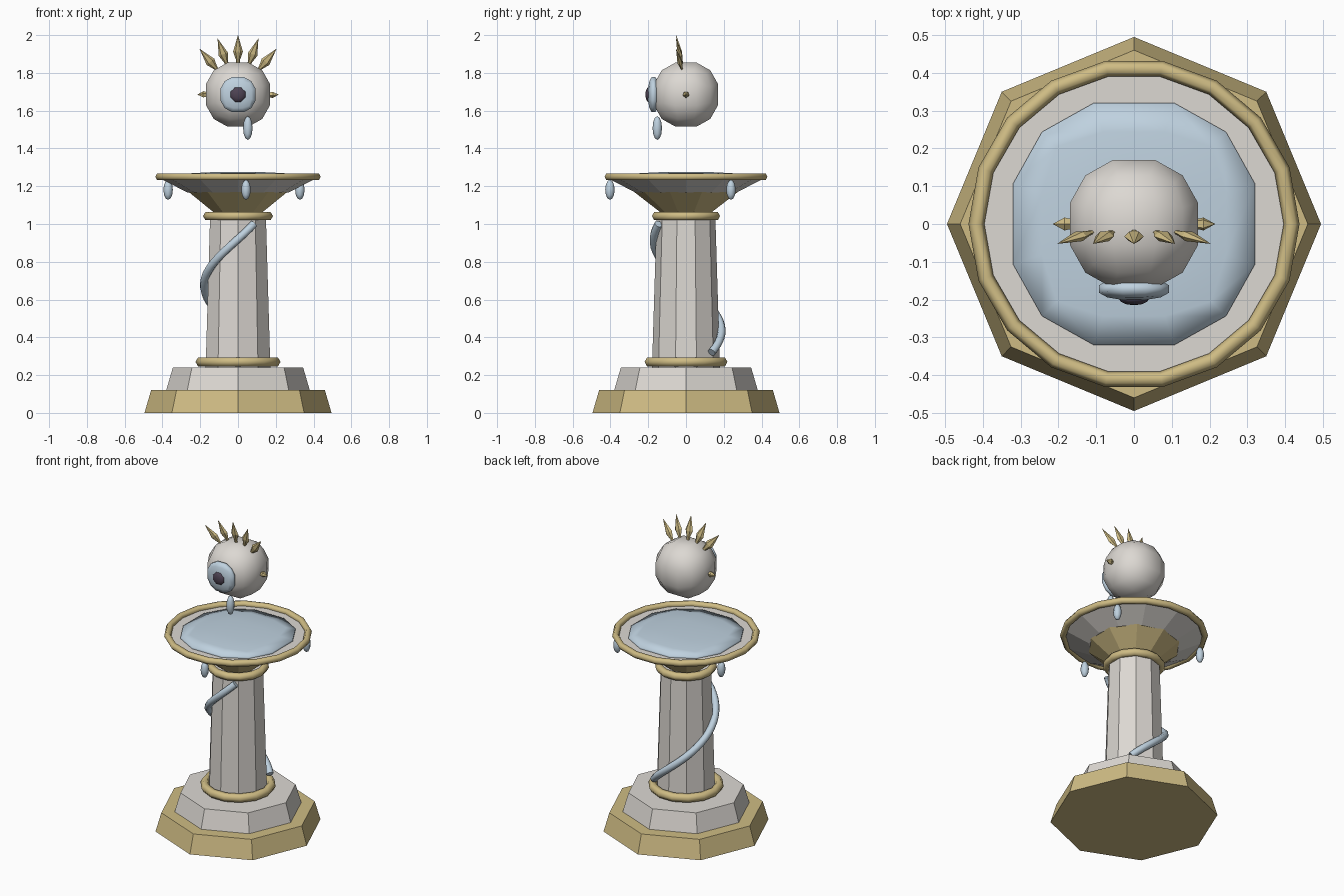
import bpy
import bmesh
from math import pi, sin, cos, radians
from mathutils import Matrix, Vector

if "Cube" in bpy.data.objects:
    bpy.data.objects.remove(bpy.data.objects["Cube"], do_unlink=True)


def material(name, rgb):
    mat = bpy.data.materials.new(name)
    mat.use_nodes = True
    color = (*rgb, 1)
    mat.diffuse_color = color
    mat.node_tree.nodes["Principled BSDF"].inputs["Base Color"].default_value = color
    return mat


STONE = material("pale stone", (0.72, 0.69, 0.65))
GOLD = material("soft gold", (0.62, 0.50, 0.23))
WATER = material("pale water blue", (0.52, 0.64, 0.74))
DARK = material("dark plum", (0.075, 0.055, 0.085))


def finish(name, bm, mat, smooth=False, matrix=None):
    """Turn a bmesh into a named, coloured object."""
    if matrix:
        bm.transform(matrix)
    bmesh.ops.recalc_face_normals(bm, faces=bm.faces)
    for face in bm.faces:
        face.smooth = smooth
    mesh = bpy.data.meshes.new(name)
    bm.to_mesh(mesh)
    bm.free()
    mesh.materials.append(mat)
    obj = bpy.data.objects.new(name, mesh)
    bpy.context.collection.objects.link(obj)
    return obj


def lathe(name, profile, sides, mat, phase=0, matrix=None):
    """Stack polygon rings from (radius, height) pairs and cap both ends."""
    bm = bmesh.new()
    rings = []
    for r, z in profile:
        rings.append([bm.verts.new((r * cos(phase + 2 * pi * i / sides),
                                    r * sin(phase + 2 * pi * i / sides), z))
                      for i in range(sides)])
    for low, high in zip(rings, rings[1:]):
        for i in range(sides):
            j = (i + 1) % sides
            bm.faces.new((low[i], low[j], high[j], high[i]))
    bm.faces.new(rings[0])
    bm.faces.new(rings[-1])
    bmesh.ops.remove_doubles(bm, verts=bm.verts, dist=0.0005)
    return finish(name, bm, mat, False, matrix)


def ring(name, major, minor, z, sides, mat, minor_sides=6):
    """Horizontal torus with a vertex on the x axis."""
    bm = bmesh.new()
    loops = []
    for i in range(sides):
        a = 2 * pi * i / sides
        loops.append([])
        for k in range(minor_sides):
            b = 2 * pi * k / minor_sides
            r = major + minor * cos(b)
            loops[i].append(bm.verts.new((r * cos(a), r * sin(a), z + minor * sin(b))))
    for i in range(sides):
        here, there = loops[i], loops[(i + 1) % sides]
        for k in range(minor_sides):
            m = (k + 1) % minor_sides
            bm.faces.new((here[k], there[k], there[m], here[m]))
    return finish(name, bm, mat, True)


def quad_sphere(name, center, size, mat):
    """Rounded cube with three faces along each side."""
    bm = bmesh.new()
    bmesh.ops.create_cube(bm, size=2)
    bmesh.ops.subdivide_edges(bm, edges=bm.edges, cuts=2, use_grid_fill=True)
    for v in bm.verts:
        v.co.normalize()
    place = Matrix.Translation(center) @ Matrix.Diagonal((*size, 1))
    return finish(name, bm, mat, True, place)


def ellipsoid(name, center, size, mat, segments=8, rings=6, turn=None):
    bm = bmesh.new()
    bmesh.ops.create_uvsphere(bm, u_segments=segments, v_segments=rings, radius=1)
    place = Matrix.Translation(center) @ Matrix.Diagonal((*size, 1))
    if turn:
        place = place @ turn
    return finish(name, bm, mat, True, place)


# Stepped octagonal base
lathe("plinth", [(0.495, 0), (0.46, 0.12)], 8, GOLD)
lathe("step", [(0.38, 0.12), (0.345, 0.24)], 8, STONE)

# Column with its two collars
lathe("column", [(0.18, 0.24), (0.155, 1.05)], 10, STONE, pi / 2)
ring("lower_collar", 0.198, 0.027, 0.27, 14, GOLD)
ring("upper_collar", 0.16, 0.025, 1.042, 14, GOLD)

# Basin
lathe("basin_support", [(0.12, 1.05), (0.275, 1.17)], 10, GOLD, pi / 2)
lathe("basin", [(0.27, 1.168), (0.42, 1.245)], 12, STONE, pi / 2)
ring("basin_rim", 0.417, 0.021, 1.25, 18, GOLD)
quad_sphere("water_surface", (0, 0, 1.247), (0.354, 0.354, 0.032), WATER)

# Drops hanging below the rim
for n in range(3):
    a = radians(-84 + 120 * n)
    ellipsoid(f"rim_drop_{n + 1}", (0.405 * cos(a), 0.405 * sin(a), 1.181),
              (0.025, 0.025, 0.053), WATER)

# Stream winding down the column
curve = bpy.data.curves.new("stream", "CURVE")
curve.dimensions = "3D"
curve.bevel_depth = 0.022
curve.bevel_resolution = 2
curve.use_fill_caps = True
spline = curve.splines.new("POLY")
STEPS = 28
spline.points.add(STEPS)
for i, point in enumerate(spline.points):
    t = i / STEPS
    a = radians(-60 - 255 * t)
    r = 0.168 + 0.024 * t
    point.co = (r * cos(a), r * sin(a), 1.0 - 0.68 * t, 1)
spline.use_smooth = True
curve.materials.append(WATER)
stream = bpy.data.objects.new("stream", curve)
bpy.context.collection.objects.link(stream)
bpy.ops.object.select_all(action="DESELECT")
stream.select_set(True)
bpy.context.view_layer.objects.active = stream
bpy.ops.object.convert(target="MESH")

# Floating eye
EYE = Vector((0, 0, 1.685))
quad_sphere("eyeball", EYE, (0.187, 0.187, 0.187), STONE)
quad_sphere("iris", EYE + Vector((0, -0.172, 0)), (0.103, 0.032, 0.103), WATER)
ellipsoid("pupil", EYE + Vector((0, -0.196, 0)), (0.044, 0.019, 0.044), DARK,
          turn=Matrix.Rotation(pi / 2, 4, "X") @ Matrix.Rotation(pi / 8, 4, "Z"))
ellipsoid("tear", (0.052, -0.152, 1.508), (0.025, 0.025, 0.063), WATER)

# Fan of lashes, leaning forward
for n in range(5):
    fan = Matrix.Rotation(radians(-40 + 20 * n), 4, "Y")
    lean = Matrix.Shear("XY", 4, (0, -0.22))
    flat = Matrix.Diagonal((1, 0.55, 1, 1))
    place = Matrix.Translation(EYE + Vector((0, 0.017, 0))) @ fan @ lean @ flat
    lathe(f"lash_{n + 1}", [(0.008, 0.15), (0.011, 0.185), (0.026, 0.227), (0, 0.317)],
          6, GOLD, 0, place)

# Studs on either side of the eye
for side, x in (("left", 1), ("right", -1)):
    place = Matrix.Translation(EYE) @ Matrix.Rotation(x * pi / 2, 4, "Y")
    lathe(f"{side}_stud", [(0.01, 0.15), (0.018, 0.184), (0, 0.215)], 5, GOLD, 0, place)
